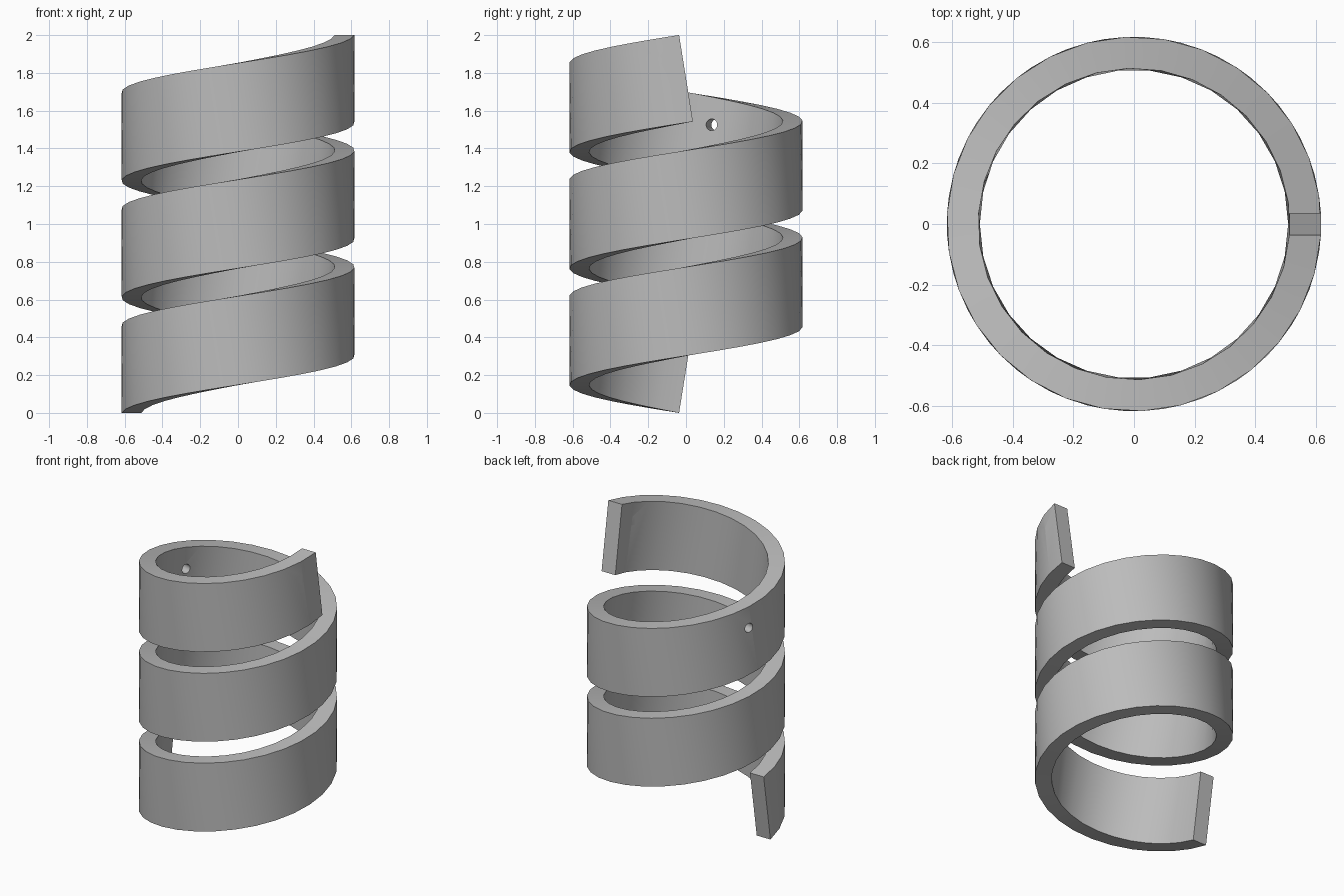
import bpy, bmesh, math
from mathutils import Vector, Matrix

if "Cube" in bpy.data.objects:
    bpy.data.objects.remove(bpy.data.objects["Cube"], do_unlink=True)

R_IN, R_OUT = 0.512, 0.616
PITCH, TURNS, STEPS = 0.617, 2.5, 75
HALF_W, Z0 = 0.232, 0.229
TILT = math.atan(0.16)

grey = bpy.data.materials.new("plain grey")
grey.use_nodes = True
COLOUR = (0.5, 0.5, 0.5, 1)
grey.diffuse_color = COLOUR
grey.node_tree.nodes["Principled BSDF"].inputs["Base Color"].default_value = COLOUR


def add_object(name, bm):
    mesh = bpy.data.meshes.new(name)
    bmesh.ops.recalc_face_normals(bm, faces=bm.faces)
    bm.to_mesh(mesh)
    bm.free()
    obj = bpy.data.objects.new(name, mesh)
    bpy.context.collection.objects.link(obj)
    return obj


# Spiral band: a rectangle swept along a rising helix, square-cut at both ends
bm = bmesh.new()
section = [(R_IN, -1), (R_OUT, -1), (R_OUT, 1), (R_IN, 1)]
rings = []
for i in range(STEPS + 1):
    turn = TURNS * i / STEPS
    a = math.pi + turn * math.tau
    radial = Vector((math.cos(a), math.sin(a), 0))
    tangent = Vector((-math.sin(a), math.cos(a), 0))
    across = Vector((0, 0, math.cos(TILT))) - tangent * math.sin(TILT)
    centre = Vector((0, 0, Z0 + PITCH * turn))
    rings.append([bm.verts.new(centre + radial * r + across * s * HALF_W)
                  for r, s in section])
for p, q in zip(rings, rings[1:]):
    for k in range(4):
        n = (k + 1) % 4
        bm.faces.new((p[k], p[n], q[n], q[k]))
bm.faces.new(rings[0])
bm.faces.new(rings[-1])
band = add_object("spiral_band", bm)
band.data.materials.append(grey)

# Two small round holes drilled through the upper winding
cutters = []
for angle, z in ((-15.5, 1.855), (164.5, 1.525)):
    bm = bmesh.new()
    bmesh.ops.create_cone(bm, cap_ends=True, segments=20, radius1=0.031,
                          radius2=0.031, depth=0.3)
    a = math.radians(angle)
    place = (Matrix.Translation((0.56 * math.cos(a), 0.56 * math.sin(a), z))
             @ Matrix.Rotation(a, 4, "Z") @ Matrix.Rotation(math.pi / 2, 4, "Y"))
    bm.transform(place)
    cutter = add_object("hole_cutter", bm)
    cutter.data.materials.append(grey)
    cutter.hide_render = True
    cutters.append(cutter)
    cut = band.modifiers.new("hole", "BOOLEAN")
    cut.operation, cut.solver, cut.object = "DIFFERENCE", "EXACT", cutter

bpy.ops.object.select_all(action="DESELECT")
band.select_set(True)
bpy.context.view_layer.objects.active = band
for name in [m.name for m in band.modifiers]:
    bpy.ops.object.modifier_apply(modifier=name)
for cutter in cutters:
    bpy.data.objects.remove(cutter, do_unlink=True)
bpy.ops.object.shade_smooth_by_angle(angle=math.radians(30))
